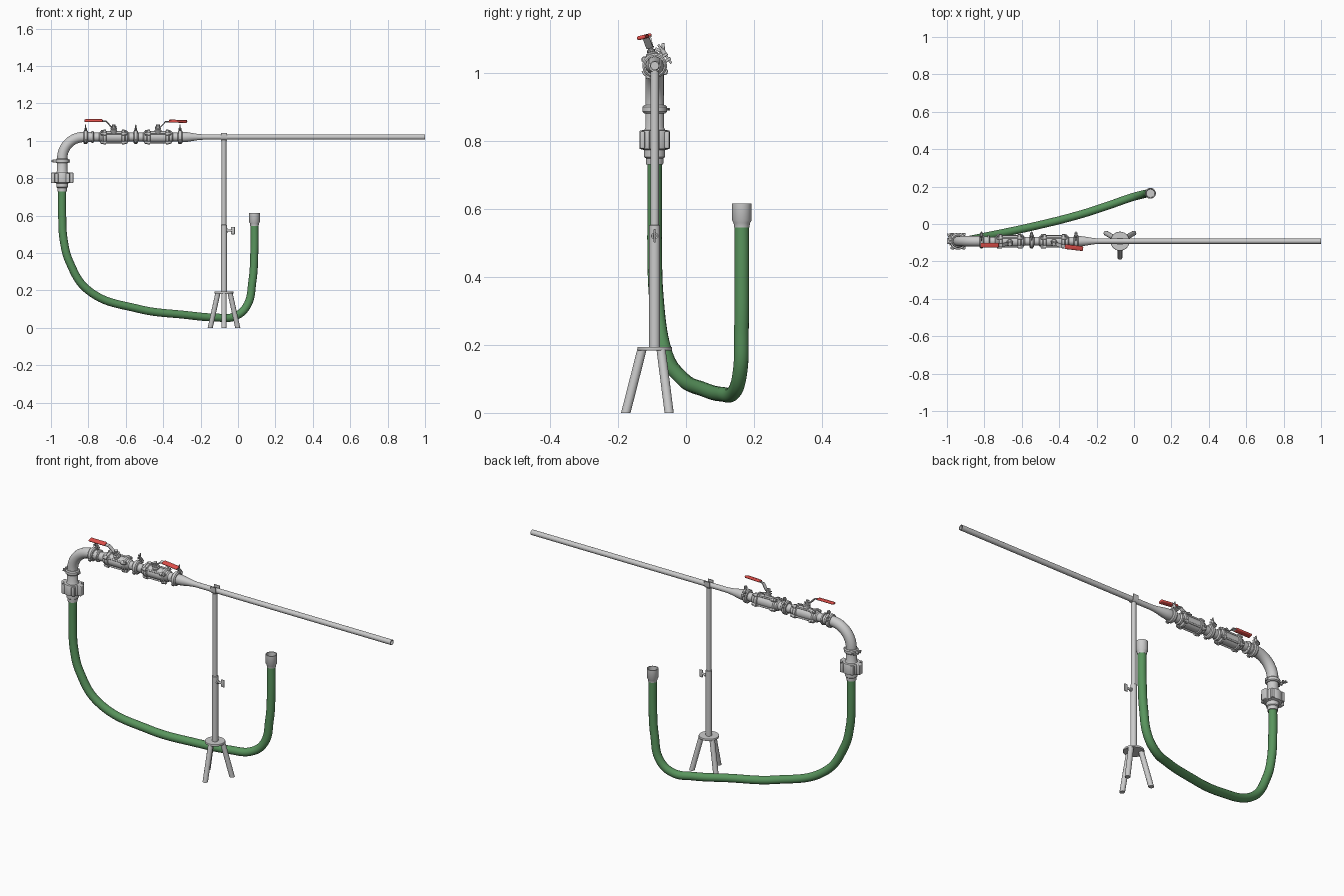
import bpy, bmesh
from math import sin, cos, pi, radians
from mathutils import Vector, Matrix

if "Cube" in bpy.data.objects:
    bpy.data.objects.remove(bpy.data.objects["Cube"])

AY, AZ = -0.092, 1.02          # main pipe axis
SX = -0.075                    # stand position
EX = -0.94                     # vertical drop position


def material(name, col):
    m = bpy.data.materials.new(name)
    m.diffuse_color = col
    m.use_nodes = True
    m.node_tree.nodes["Principled BSDF"].inputs["Base Color"].default_value = m.diffuse_color
    return m


GREEN = material("hose_green", (0.10, 0.30, 0.11, 1))
RED = material("grip_red", (0.75, 0.08, 0.07, 1))


def finish(bm, name, M, mat):
    bmesh.ops.recalc_face_normals(bm, faces=bm.faces)
    me = bpy.data.meshes.new(name)
    bm.to_mesh(me)
    bm.free()
    ob = bpy.data.objects.new(name, me)
    ob.matrix_world = M
    bpy.context.collection.objects.link(ob)
    if mat:
        me.materials.append(mat)
    return ob


def frame(o, x, z):
    x, z = Vector(x).normalized(), Vector(z).normalized()
    y = z.cross(x)
    return Matrix.Translation(o) @ Matrix((x, y, z)).transposed().to_4x4()


def lathe(name, prof, M, n=32, mat=None):
    """Revolve (radius, height) points about local z, capping both ends."""
    bm = bmesh.new()
    rings = [[bm.verts.new((r * cos(2 * pi * i / n), r * sin(2 * pi * i / n), z))
              for i in range(n)] for r, z in prof]
    for a, b in zip(rings, rings[1:]):
        for i in range(n):
            j = (i + 1) % n
            bm.faces.new((a[i], a[j], b[j], b[i]))
    bm.faces.new(rings[0])
    bm.faces.new(rings[-1])
    return finish(bm, name, M, mat)


def rod(name, p, q, r, M=Matrix(), n=16, mat=None):
    p, q = Vector(p), Vector(q)
    d = q - p
    T = Matrix.Translation(p) @ d.to_track_quat('Z', 'Y').to_matrix().to_4x4()
    return lathe(name, [(r, 0), (r, d.length)], M @ T, n, mat)


def extrude(name, pts, width, M, mat=None):
    """Local xz outline given thickness along local y."""
    bm = bmesh.new()
    f = bm.faces.new([bm.verts.new((x, -width / 2, z)) for x, z in pts])
    g = bmesh.ops.extrude_face_region(bm, geom=[f])['geom']
    bmesh.ops.translate(bm, vec=(0, width, 0),
                        verts=[v for v in g if isinstance(v, bmesh.types.BMVert)])
    return finish(bm, name, M, mat)


def box(name, c, s, M, bevel=0.0, mat=None):
    bm = bmesh.new()
    bmesh.ops.create_cube(bm, size=1, matrix=Matrix.Translation(c) @ Matrix.Diagonal((*s, 1)))
    if bevel:
        bmesh.ops.bevel(bm, geom=bm.edges[:], offset=bevel, segments=3, profile=0.5,
                        affect='EDGES')
    return finish(bm, name, M, mat)


def tube(name, pts, r, kind, mat=None):
    cu = bpy.data.curves.new(name, 'CURVE')
    cu.dimensions, cu.bevel_depth, cu.bevel_resolution = '3D', r, 6
    cu.use_fill_caps, cu.resolution_u = True, 12
    sp = cu.splines.new(kind)
    dst = sp.bezier_points if kind == 'BEZIER' else sp.points
    dst.add(len(pts) - 1)
    for d, p in zip(dst, pts):
        if kind == 'BEZIER':
            d.co = p
            d.handle_left_type = d.handle_right_type = 'AUTO'
        else:
            d.co = (*p, 1)
    ob = bpy.data.objects.new(name, cu)
    bpy.context.collection.objects.link(ob)
    if mat:
        cu.materials.append(mat)
    bpy.ops.object.select_all(action='DESELECT')
    ob.select_set(True)
    bpy.context.view_layer.objects.active = ob
    bpy.ops.object.convert(target='MESH')


def clamp(name, M):
    """Ring about local z, ears on local +x, bolt and wing nut along local y."""
    lathe(name + "_ring", [(.027, -.012), (.031, -.012), (.036, -.007), (.036, .007),
                           (.031, .012), (.027, .012)], M)
    for s in (-1, 1):
        box(name + "_ear", (.041, s * .008, 0), (.02, .008, .016), M, .002)
    box(name + "_hinge", (-.037, 0, 0), (.01, .016, .014), M, .002)
    rod(name + "_bolt", (.044, -.022, 0), (.044, .045, 0), .0035, M, 12)
    rod(name + "_nut", (.044, .012, 0), (.044, .026, 0), .007, M, 12)
    for s in (-1, 1):
        W = M @ Matrix.Translation((.044, .024, 0)) @ Matrix.Rotation(-s * .5, 4, 'Z')
        box(name + "_wing", (s * .004, .011, 0), (.009, .02, .004), W, .0015)


def valve(name, x, side, yaw):
    """Ball valve with tie rods; lever points along x in direction side."""
    M = Matrix.Translation((x, AY, AZ)) @ Matrix.Rotation(radians(14), 4, 'X')
    A = M @ Matrix.Rotation(pi / 2, 4, 'Y')
    half = [(.031, .036), (.031, .04), (.036, .043), (.036, .056), (.033, .06), (.029, .062),
            (.029, .074), (.023, .08), (.023, .105), (.032, .11), (.032, .118)]
    lathe(name + "_body", [(r, -z) for r, z in reversed(half)] + half, A)
    for k in range(4):
        a = pi / 4 + k * pi / 2
        y, z = .034 * cos(a), .034 * sin(a)
        rod(name + "_tie_rod", (-.072, y, z), (.072, y, z), .0045, M, 12)
        for s in (-1, 1):
            rod(name + "_tie_nut", (s * .056, y, z), (s * .068, y, z), .009, M, 6)
            rod(name + "_lug", (s * .043, y, z), (s * .056, y, z), .0105, M)
    # stem, bonnet and stop plate
    lathe(name + "_bonnet", [(.018, .02), (.018, .037), (.012, .041), (.012, .048),
                             (.007, .05), (.007, .066)], M, 24)
    box(name + "_stop_plate", (0, 0, .045), (.034, .022, .005), M, .002)
    rod(name + "_stem_nut", (0, 0, .058), (0, 0, .068), .010, M, 6)
    # cranked lever with a red grip
    L = M @ Matrix.Rotation(yaw, 4, 'Z') @ Matrix.Diagonal((side, 1, 1, 1))
    extrude(name + "_lever", [(-.014, .053), (.014, .053), (.042, .084), (.14, .088),
                              (.14, .092), (.040, .088), (.012, .057), (-.014, .057)], .02, L)
    box(name + "_grip", (.108, 0, .09), (.098, .026, .012), L, .005, RED)


# long lance with smooth reducer and open tip
AX = frame((0, AY, AZ), (0, 0, -1), (1, 0, 0))
lathe("lance", [(.032, -.31), (.032, -.303), (.027, -.298), (.027, -.285), (.025, -.265),
                (.018, -.225), (.015, -.2), (.014, -.18), (.014, 1), (.011, 1), (.011, .9)], AX)

# valves and clamps along the horizontal run
valve("rear_valve", -.664, -1, 0)
valve("front_valve", -.428, 1, -.12)
ear = Vector((0, cos(radians(35)), sin(radians(35))))
for i, x in enumerate((-.815, -.547, -.31)):
    clamp("clamp_%d" % (i + 1), frame((x, AY, AZ), ear, (1, 0, 0)))
lathe("valve_joint", [(.023, -.57), (.023, -.52)], AX)
lathe("rear_ferrule", [(.026, -.83), (.026, -.77)], AX)

# elbow, lower clamp and drop pipe
R = .115
arc = [(EX + R - R * sin(t * pi / 36), AY, AZ - R + R * cos(t * pi / 36)) for t in range(19)]
tube("elbow", [(-.80, AY, AZ)] + arc + [(EX, AY, .87)], .0275, 'POLY')
clamp("elbow_clamp", frame((EX, AY, .892), (-1, 0, 0), (0, 0, -1)))
DROP = Matrix.Translation((EX, AY, 0))
lathe("coupling", [(.025, .73), (.026, .748), (.031, .752), (.031, .772), (.044, .776),
                   (.045, .78), (.045, .826), (.043, .83), (.031, .831), (.0275, .838),
                   (.0275, .90)], DROP, 40)
for s in (-1, 1):
    box("coupling_lug", (s * .048, 0, .802), (.024, .032, .056), DROP, .004)
    for y in (-1, 1):
        box("coupling_rib", (s * .03, y * .036, .802), (.02, .014, .05), DROP, .003)

# hose sagging down to the floor and back up
tube("hose", [(EX, AY, .74), (-.94, AY, .60), (-.932, AY, .47), (-.90, -.088, .35),
              (-.80, -.068, .2), (-.535, -.012, .102), (-.283, .052, .069), (-.12, .105, .055),
              (-.02, .14, .06), (.046, .158, .115), (.077, .163, .25), (.087, .164, .4),
              (.088, .164, .56)], .0215, 'BEZIER', GREEN)
lathe("hose_end_fitting", [(.0225, .545), (.024, .558), (.029, .566), (.029, .615),
                           (.024, .615), (.022, .575)], Matrix.Translation((.088, .164, 0)))

# telescopic stand
ST = Matrix.Translation((SX, AY, 0))
lathe("stand_lower_pole", [(.016, .185), (.016, .55), (.0135, .552)], ST)
lathe("stand_upper_pole", [(.0125, .54), (.0125, 1.003)], ST)
lathe("stand_base_disc", [(.05, .184), (.051, .186), (.051, .192), (.05, .194)], ST, 40)
for k in range(3):
    a = -pi / 2 + k * 2 * pi / 3
    d = Vector((cos(a), sin(a), 0))
    leg = rod("stand_leg", d * .037 + Vector((0, 0, .188)), d * .09 - Vector((0, 0, .02)), .0135, ST)
    # trim the foot flat on the floor
    bm = bmesh.new()
    bm.from_mesh(leg.data)
    inv = leg.matrix_world.inverted() if leg.matrix_world != Matrix() else Matrix()
    n = (inv.to_3x3() @ Vector((0, 0, 1))).normalized()
    cut = bmesh.ops.bisect_plane(bm, geom=bm.verts[:] + bm.edges[:] + bm.faces[:],
                                 plane_co=inv @ Vector((0, 0, 0)), plane_no=n, clear_inner=True)
    bmesh.ops.holes_fill(bm, edges=[e for e in cut['geom_cut'] if isinstance(e, bmesh.types.BMEdge)])
    bm.to_mesh(leg.data)
    bm.free()

# locking thumb screw
rod("thumb_screw", (.01, 0, .52), (.042, 0, .52), .006, ST)
rod("thumb_screw_collar", (.014, 0, .52), (.022, 0, .52), .010, ST)
box("thumb_screw_wing", (.048, 0, .52), (.02, .006, .04), ST, .0025)

# U-shaped cradle holding the lance
U = [(.018, .022)] + [(.018 * cos(t), -.018 * abs(sin(t))) for t in [k * pi / 12 for k in range(13)]]
U += [(-.018, .022), (-.0142, .022)]
U += [(-.0142 * cos(t), -.0142 * sin(t)) for t in [k * pi / 12 for k in range(13)]] + [(.0142, .022)]
extrude("lance_cradle", U, .032, frame((SX, AY, AZ), (0, 1, 0), (0, 0, 1)))

# smooth shading with crisp edges
bpy.ops.object.select_all(action='SELECT')
bpy.context.view_layer.objects.active = bpy.data.objects["lance"]
bpy.ops.object.shade_smooth_by_angle(angle=radians(32))
